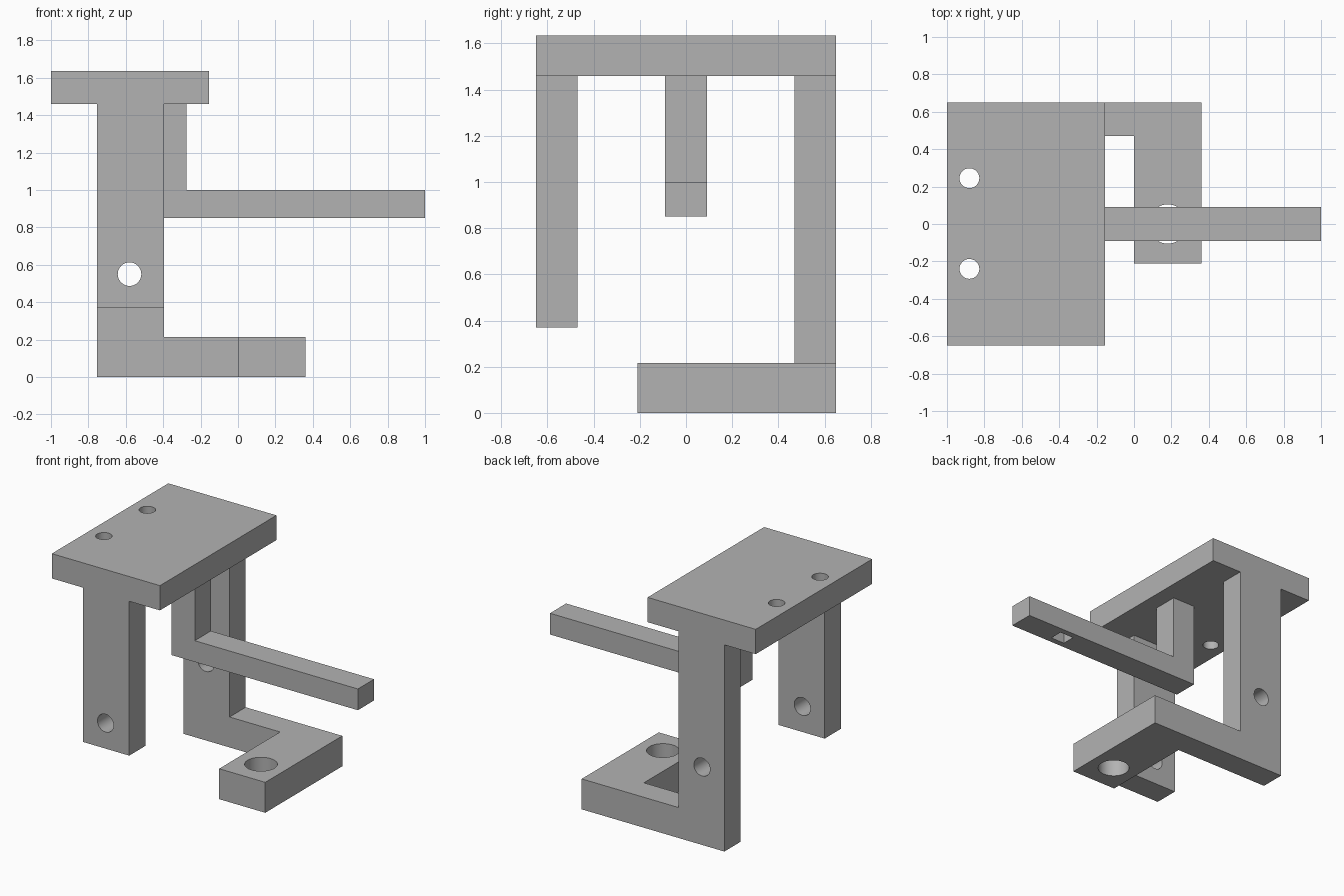
import bpy
import bmesh
import math
from mathutils import Matrix, Vector

cube = bpy.data.objects.get("Cube")
if cube:
    bpy.data.objects.remove(cube, do_unlink=True)

grey = bpy.data.materials.new("plain grey")
grey.use_nodes = True
colour = (0.45, 0.45, 0.45, 1)
grey.diffuse_color = colour
grey.node_tree.nodes["Principled BSDF"].inputs["Base Color"].default_value = colour


def finish(name, bm):
    bmesh.ops.recalc_face_normals(bm, faces=bm.faces)
    mesh = bpy.data.meshes.new(name)
    bm.to_mesh(mesh)
    bm.free()
    mesh.materials.append(grey)
    obj = bpy.data.objects.new(name, mesh)
    bpy.context.collection.objects.link(obj)
    return obj


def prism(name, points, plane, low, high):
    """Extrude a profile drawn in the xy or xz plane along the remaining axis."""
    def place(a, b, c):
        return (a, b, c) if plane == "xy" else (a, c, b)
    bm = bmesh.new()
    face = bm.faces.new([bm.verts.new(place(a, b, low)) for a, b in points])
    moved = bmesh.ops.extrude_face_region(bm, geom=[face])["geom"]
    verts = [v for v in moved if isinstance(v, bmesh.types.BMVert)]
    bmesh.ops.translate(bm, verts=verts, vec=Vector(place(0, 0, high - low)))
    return finish(name, bm)


def rect(a0, a1, b0, b1):
    return [(a0, b0), (a1, b0), (a1, b1), (a0, b1)]


def drill(centre, radius, axis="Z", depth=0.5):
    """Round cutter for a through hole."""
    bm = bmesh.new()
    bmesh.ops.create_cone(bm, cap_ends=True, segments=48, radius1=radius,
                          radius2=radius, depth=depth)
    turn = Matrix.Rotation(math.pi / 2, 4, "X") if axis == "Y" else Matrix()
    bm.transform(Matrix.Translation(centre) @ turn)
    return finish("cutter", bm)


def cut(obj, cutters):
    bpy.ops.object.select_all(action="DESELECT")
    bpy.context.view_layer.objects.active = obj
    obj.select_set(True)
    for cutter in cutters:
        mod = obj.modifiers.new("cut", "BOOLEAN")
        mod.operation = "DIFFERENCE"
        mod.solver = "EXACT"
        mod.object = cutter
        bpy.ops.object.modifier_apply(modifier=mod.name)
        bpy.data.objects.remove(cutter, do_unlink=True)
    bpy.ops.object.shade_smooth_by_angle(angle=math.radians(30))


LEG_X = (-0.755, -0.395)
PLATE_Z = 1.46

# Top plate with two screw holes
plate = prism("top_plate", rect(-1, -0.155, -0.65, 0.65), "xy", PLATE_Z, 1.635)
cut(plate, [drill((-0.88, y, 1.55), 0.053) for y in (-0.24, 0.245)])

# Legs sharing one cross hole, the front one shorter
for name, y, bottom in (("front_leg", -0.56, 0.37), ("back_leg", 0.56, 0.215)):
    leg = prism(name, rect(*LEG_X, bottom, PLATE_Z), "xz", y - 0.09, y + 0.09)
    cut(leg, [drill((-0.58, y, 0.55), 0.063, "Y")])

# L-shaped foot under the back leg, with a large hole
foot = prism("foot", [(-0.755, 0.47), (0, 0.47), (0, -0.21), (0.36, -0.21),
                      (0.36, 0.65), (-0.755, 0.65)], "xy", 0, 0.215)
cut(foot, [drill((0.18, 0, 0.1), 0.105)])

# Hanging arm with a small square pocket underneath
arm = prism("hanging_arm", [(-0.455, 0.85), (1, 0.85), (1, 1), (-0.275, 1),
                            (-0.275, PLATE_Z), (-0.455, PLATE_Z)], "xz", -0.09, 0.09)
pocket = prism("cutter", rect(0.58, 0.69, -0.048, 0.048), "xy", 0.8, 0.93)
cut(arm, [pocket])
